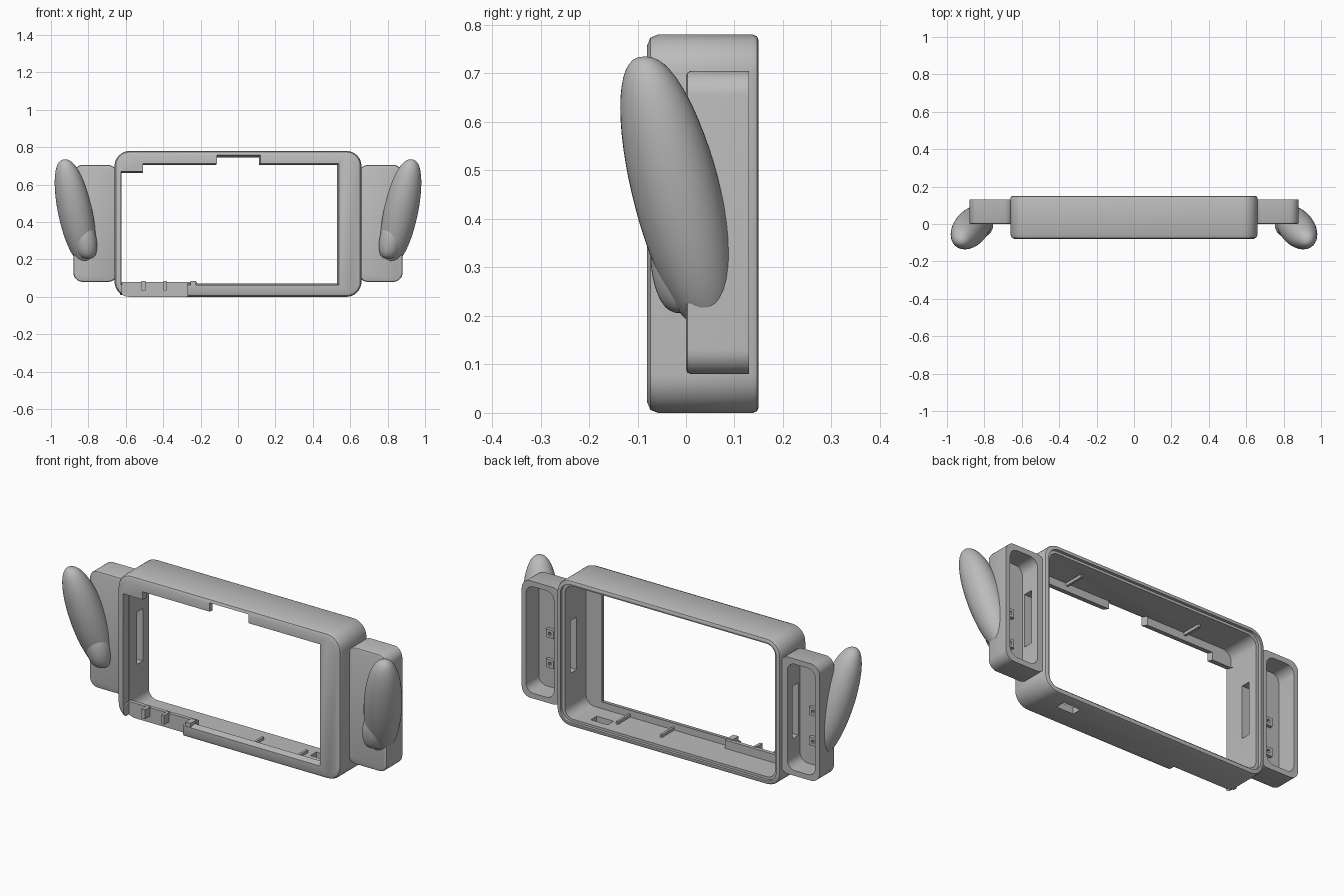
import bpy, bmesh, math
from mathutils import Vector

if "Cube" in bpy.data.objects:
    bpy.data.objects.remove(bpy.data.objects["Cube"], do_unlink=True)

grey = bpy.data.materials.new("plain_grey")
grey.use_nodes = True
colour = (0.5, 0.5, 0.5, 1)
grey.diffuse_color = colour
grey.node_tree.nodes["Principled BSDF"].inputs["Base Color"].default_value = colour


def finish(bm, name):
    bmesh.ops.recalc_face_normals(bm, faces=bm.faces)
    mesh = bpy.data.meshes.new(name)
    bm.to_mesh(mesh)
    bm.free()
    mesh.materials.append(grey)
    obj = bpy.data.objects.new(name, mesh)
    bpy.context.collection.objects.link(obj)
    return obj


def box(name, x, y, z, radius=0, front=0, back=0, steps=2):
    """Box from ranges, with rounded corners in the xz plane and softened end rims."""
    bm = bmesh.new()
    bmesh.ops.create_cube(bm, size=1)
    for v in bm.verts:
        v.co = [sum(r) / 2 + c * abs(r[1] - r[0]) for r, c in zip((x, y, z), v.co)]
    if radius:
        long_edges = [e for e in bm.edges if abs(e.verts[0].co.y - e.verts[1].co.y) > 1e-4]
        bmesh.ops.bevel(bm, geom=long_edges, offset=radius, segments=8, profile=0.5, affect='EDGES')
    for level, size in ((y[0], front), (y[1], back)):
        if size:
            rim = [e for e in bm.edges if all(abs(v.co.y - level) < 1e-5 for v in e.verts)]
            bmesh.ops.bevel(bm, geom=rim, offset=size, segments=steps, profile=0.5, affect='EDGES')
    return finish(bm, name)


def prism(name, points, y, pivot, flare):
    """Outline in xz extruded along y, widened at the front."""
    bm = bmesh.new()
    rings = []
    for level, grow in ((y[0], flare), (y[1], (1, 1))):
        rings.append([bm.verts.new((pivot[0] + (px - pivot[0]) * grow[0], level,
                                    pivot[1] + (pz - pivot[1]) * grow[1])) for px, pz in points])
    a, b = rings
    n = len(points)
    bm.faces.new(a)
    bm.faces.new(b)
    for i in range(n):
        bm.faces.new((a[i], a[(i + 1) % n], b[(i + 1) % n], b[i]))
    return finish(bm, name)


def cylinder(name, x, y, z, radius):
    bm = bmesh.new()
    bmesh.ops.create_cone(bm, cap_ends=True, segments=16, radius1=radius, radius2=radius,
                          depth=y[1] - y[0])
    for v in bm.verts:
        v.co = (x + v.co.x, sum(y) / 2 + v.co.z, z + v.co.y)
    return finish(bm, name)


def cut(target, cutters):
    bpy.context.view_layer.objects.active = target
    for c in cutters:
        c.hide_render = True
        mod = target.modifiers.new("cut", 'BOOLEAN')
        mod.operation = 'DIFFERENCE'
        mod.solver = 'EXACT'
        mod.object = c
        bpy.ops.object.modifier_apply(modifier=mod.name)
        bpy.data.objects.remove(c, do_unlink=True)


def span(side, a, b):
    return tuple(sorted((side * a, side * b)))


def ellipsoid(name, top, bottom, radius, power=1.0):
    """Round body between two tips; power below one keeps the middle straighter."""
    bm = bmesh.new()
    bmesh.ops.create_uvsphere(bm, u_segments=40, v_segments=28, radius=1)
    axis = Vector(top) - Vector(bottom)
    mid = (Vector(top) + Vector(bottom)) / 2
    for v in bm.verts:
        ring = math.hypot(v.co.x, v.co.y)
        k = radius * (ring ** power) / ring if ring > 1e-4 else 0
        v.co = mid + axis * (v.co.z / 2) + Vector((v.co.x * k, v.co.y * k, 0))
    return finish(bm, name)


# Main frame: rounded shell, open at the back, with a stepped rim
frame = box("frame", (-0.66, 0.66), (-0.08, 0.15), (0, 0.78), 0.08, 0.022, 0.012)
opening = [(-0.625, 0.075), (0.525, 0.075), (0.525, 0.7), (0.11, 0.7), (0.11, 0.745),
           (-0.12, 0.745), (-0.12, 0.7), (-0.51, 0.7), (-0.51, 0.66), (-0.625, 0.66)]
cut(frame, [
    box("cavity", (-0.622, 0.622), (-0.045, 0.3), (0.035, 0.745), 0.05),
    box("rim_step", (-0.638, 0.638), (0.135, 0.3), (0.022, 0.758), 0.06),
    prism("screen_opening", opening, (-0.085, -0.03), (-0.625, 0.39), (1.014, 1.045)),
    box("lower_gap", (-0.62, -0.27), (-0.2, -0.035), (-0.1, 0.09)),
    box("port_hole", (0.4, 0.5), (0.04, 0.09), (-0.1, 0.1)),
] + [box("side_slot", span(s, 0.55, 0.75), (0.035, 0.085), (0.25, 0.53)) for s in (1, -1)])

# Exposed ledge with short ribs in the lower gap
box("lower_ledge", (-0.63, -0.22), (-0.035, -0.015), (0.01, 0.08))
for x, w in ((-0.505, 0.02), (-0.39, 0.016), (-0.24, 0.03)):
    box("ledge_rib", (x - w / 2, x + w / 2), (-0.078, -0.03), (0.035, 0.085))

# Thin inner ribs behind the front lip
for x in (0.36, 0.1):
    box("lower_rib", (x, x + 0.012), (-0.05, 0.06), (0.03, 0.05))
for x in (0.36, -0.35):
    box("upper_rib", (x, x + 0.012), (-0.05, 0.06), (0.73, 0.75))

for side, word in ((1, "left"), (-1, "right")):
    # Side tray, open at the back, with screw holes in the corners
    def cavity():
        return box("tray_cavity", span(side, 0.69, 0.855), (0.022, 0.3), (0.108, 0.677), 0.045)
    tray = box(word + "_tray", span(side, 0.645, 0.88), (0, 0.13), (0.08, 0.705), 0.05, 0.01)
    holes = [cylinder("screw_hole", side * x, (0.06, 0.2), z, 0.008)
             for x in (0.688, 0.86) for z in (0.108, 0.677)]
    inner = box("frame_space", span(side, 0.4, 0.65), (-0.1, 0.3), (0, 0.8))
    slot = box("side_slot", span(side, 0.55, 0.75), (0.035, 0.085), (0.25, 0.53))
    cut(tray, [cavity(), inner, slot] + holes)

    # Button mounts on the tray floor
    for z in (0.4, 0.24):
        mount = box(word + "_mount", span(side, 0.755, 0.8), (0.015, 0.04), (z - 0.022, z + 0.022))
        cut(mount, [box("mount_notch", span(side, 0.77, 0.785), (0.025, 0.1), (z - 0.008, z + 0.008))])

    # Slanted grip, trimmed where it meets the tray cavity
    grip = ellipsoid(word + "_grip", (side * 0.925, -0.085, 0.735),
                     (side * 0.815, 0.047, 0.17), 0.093, 0.85)
    cut(grip, [cavity()])
    foot = ellipsoid(word + "_grip_foot", (side * 0.83, -0.02, 0.4),
                     (side * 0.805, 0.0, 0.205), 0.062, 0.6)
    cut(foot, [cavity()])

# Smooth the rounded parts and keep crisp edges
for obj in bpy.context.scene.objects:
    obj.select_set(obj.type == 'MESH')
bpy.context.view_layer.objects.active = frame
bpy.ops.object.shade_smooth_by_angle(angle=math.radians(32))
